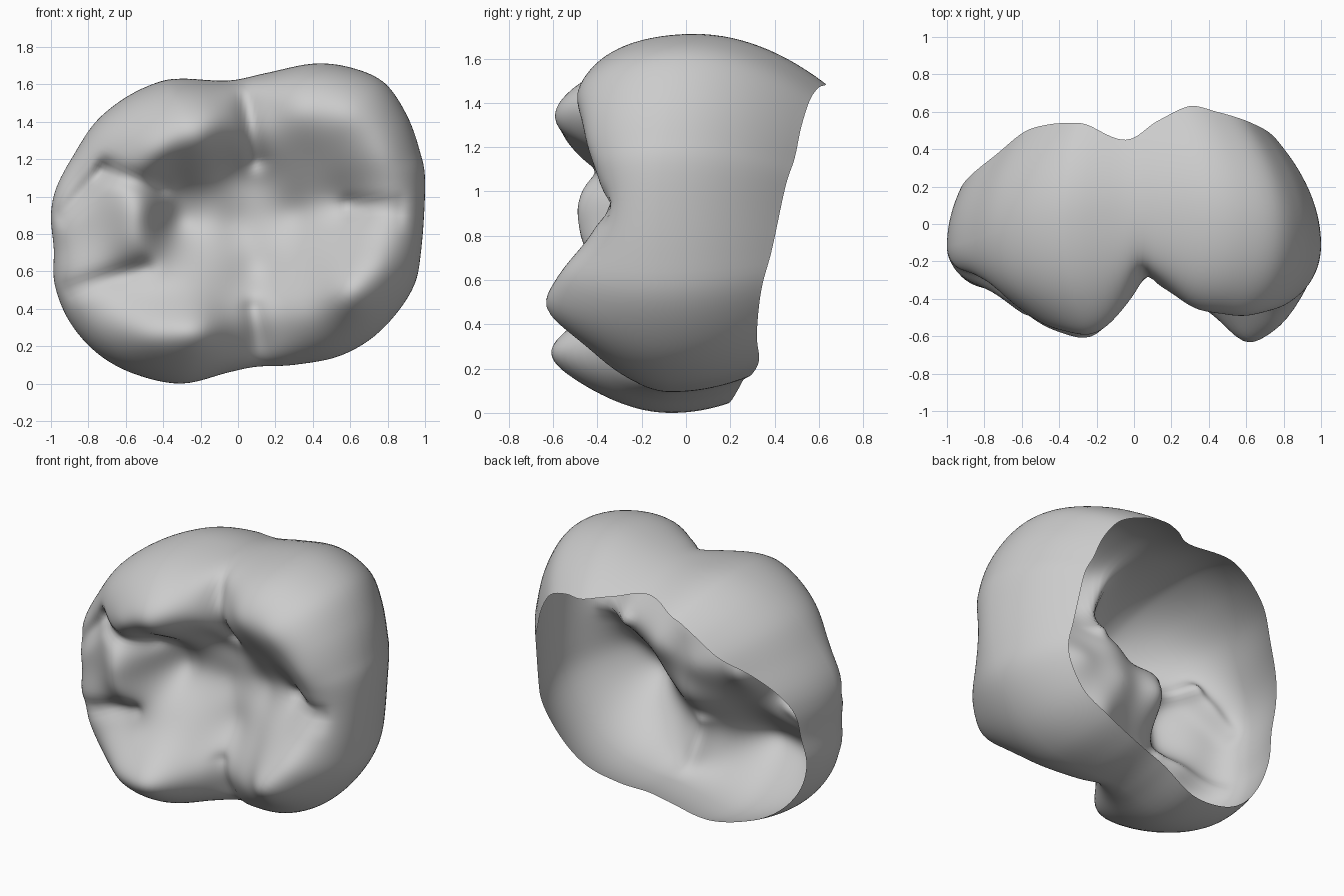
import bpy, bmesh, math
from mathutils import Vector

if "Cube" in bpy.data.objects:
    bpy.data.objects.remove(bpy.data.objects["Cube"])

# Outline seen from the front, clockwise: x, z, y of the open back rim
OUTLINE = [
    (1, 1.08, .45), (.98, .72, .39), (.93, .5, .34), (.76, .28, .32), (.55, .15, .33),
    (.3, .1, .3), (.1, .09, .26), (-.05, .06, .24), (-.3, .0, .19), (-.55, .05, .14),
    (-.75, .16, .1), (-.9, .33, .09), (-.98, .53, .11), (-.985, .72, .15), (-1, .9, .2),
    (-.97, 1.05, .27), (-.88, 1.22, .37), (-.76, 1.4, .49), (-.6, 1.53, .53), (-.43, 1.61, .54),
    (-.3, 1.63, .53), (-.05, 1.62, .45), (.15, 1.66, .55), (.4, 1.71, .63), (.6, 1.69, .6),
    (.78, 1.61, .56), (.9, 1.44, .52), (.97, 1.25, .49)]

# Relief of the chewing surface: x, z, y
RELIEF = [
    (0, .85, -.1), (-.34, .86, -.15), (.3, .9, -.13), (.1, 1.1, -.15), (.1, .6, -.17),
    (.58, .96, -.24),                                                   # basin
    (-.3, .25, -.67), (-.48, .24, -.63), (-.18, .28, -.62), (-.62, .34, -.51), (-.75, .42, -.43),
    (-.4, .5, -.4), (-.1, .42, -.4),
    (.6, .48, -.69), (.78, .64, -.62), (.76, .42, -.66), (.33, .38, -.45), (.35, .63, -.31),
    (.62, .75, -.44),
    (.58, 1.45, -.53), (.76, 1.4, -.53), (.33, 1.45, -.47), (.8, 1.2, -.5), (.42, 1.2, -.34),
    (-.3, 1.38, -.6), (-.1, 1.42, -.52), (-.55, 1.25, -.52), (-.2, 1.27, -.54),
    (-.42, 1.2, -.52), (-.05, 1.15, -.22),
    (-.5, .93, -.46), (-.52, .76, -.46), (-.66, .86, -.44), (-.8, .8, -.38), (-.86, 1.08, -.36),
    (.06, 1.5, -.34), (.1, .2, -.33), (.92, .92, -.46), (-.6, .56, -.36), (-.36, 1.07, -.26)]

# Narrow grooves: x1, z1, x2, z2, depth
GROOVES = [(.02, 1.62, .1, 1.2, .06), (.13, .1, .08, .4, .04), (.85, .93, .6, .95, .05),
           (-.9, .5, -.5, .62, .04), (-.95, .9, -.72, 1.14, .06), (-.72, 1.14, -.42, 1.05, .05)]

CX, CZ, BASE = 0.0, .85, -.45


def kernel(x, z, p):
    return 1 / (1 + ((x - p[0]) ** 2 + (z - p[1]) ** 2) / .04)


# Solve for the weights of a smooth surface through the relief points
M = [[kernel(q[0], q[1], p) + (6e-3 if p is q else 0) for p in RELIEF] + [q[2] - BASE]
     for q in RELIEF]
for c in range(len(M)):
    piv = max(range(c, len(M)), key=lambda r: abs(M[r][c]))
    M[c], M[piv] = M[piv], M[c]
    M[c] = [v / M[c][c] for v in M[c]]
    for r in range(len(M)):
        if r != c:
            f = M[r][c]
            M[r] = [a - f * b for a, b in zip(M[r], M[c])]
WEIGHTS = [row[-1] for row in M]


def relief(x, z):
    y = BASE + sum(w * kernel(x, z, p) for w, p in zip(WEIGHTS, RELIEF))
    for x1, z1, x2, z2, depth in GROOVES:
        dx, dz = x2 - x1, z2 - z1
        t = max(0, min(1, ((x - x1) * dx + (z - z1) * dz) / (dx * dx + dz * dz)))
        d2 = (x - x1 - t * dx) ** 2 + (z - z1 - t * dz) ** 2
        y += depth * math.exp(-d2 / .003)
    return y


def outline_point(t):
    n = len(OUTLINE)
    i, f = int(t), t - int(t)
    a, b, c, d = (Vector(OUTLINE[(i + k) % n]) for k in (-1, 0, 1, 2))
    return .5 * (2 * b + (c - a) * f + (2 * a - 5 * b + 4 * c - d) * f * f
                 + (3 * b - a - 3 * c + d) * f ** 3)


AROUND, TOP, WALL = 168, 60, 14
bm = bmesh.new()
centre = bm.verts.new((CX, relief(CX, CZ), CZ))
rings = [[] for _ in range(TOP + WALL)]
for j in range(AROUND):
    ox, oz, rim = outline_point(j * len(OUTLINE) / AROUND)
    rx, rz = ox - CX, oz - CZ
    up = rz / math.hypot(rx, rz)
    wide = -.12 + (.2 if up > 0 else .06) * up * up      # depth at which the crown is widest
    # Chewing surface rounding over into the sides
    for i in range(1, TOP + 1):
        s = math.sin(i / TOP * math.pi / 2)
        x, z = CX + rx * s, CZ + rz * s
        fall = math.sqrt(max(0, 1 - s ** (6 + 1.5 * up)))
        rings[i - 1].append(bm.verts.new((x, wide + (relief(x, z) - wide) * fall, z)))
    # Side wall narrowing to the open back rim
    for i in range(1, WALL + 1):
        y = wide + (rim - wide) * i / WALL
        k = 1 - .19 * ((y - wide) / .5) ** 2
        rings[TOP + i - 1].append(bm.verts.new((CX + rx * k, y, CZ + rz * k)))

for j in range(AROUND):
    n = (j + 1) % AROUND
    bm.faces.new((centre, rings[0][n], rings[0][j]))
    for a, b in zip(rings, rings[1:]):
        bm.faces.new((a[j], a[n], b[n], b[j]))
bmesh.ops.recalc_face_normals(bm, faces=bm.faces)
bm.normal_update()
if centre.normal.y > 0:
    bmesh.ops.reverse_faces(bm, faces=bm.faces)
low = min(v.co.z for v in bm.verts)
for v in bm.verts:
    v.co.z -= low

mesh = bpy.data.meshes.new("molar_crown")
bm.to_mesh(mesh)
bm.free()
for p in mesh.polygons:
    p.use_smooth = True
crown = bpy.data.objects.new("molar_crown", mesh)
bpy.context.collection.objects.link(crown)
